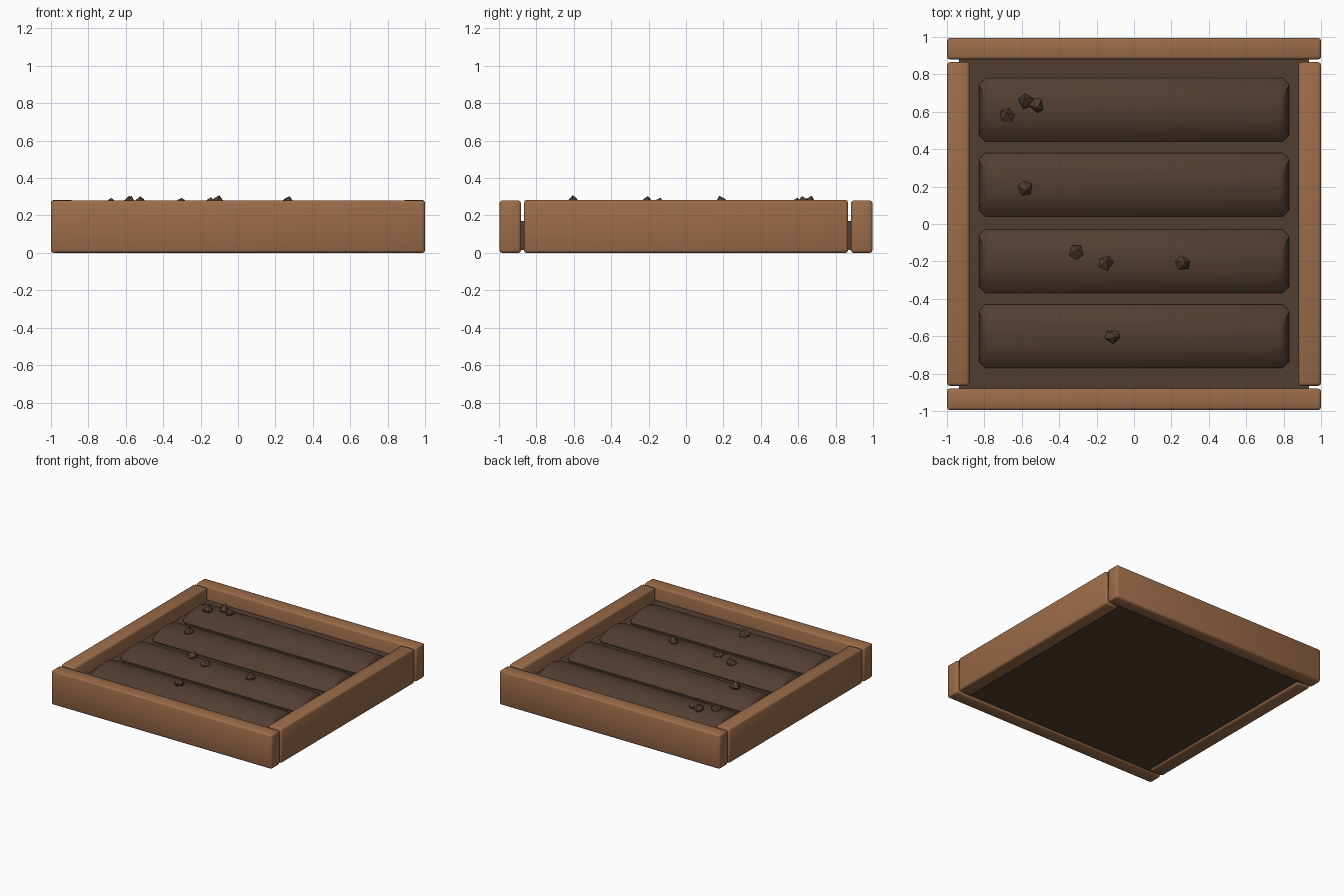
import bpy, bmesh, math, random
from mathutils import Vector, Matrix

if "Cube" in bpy.data.objects:
    bpy.data.objects.remove(bpy.data.objects["Cube"])
random.seed(4)

def mat(name, c):
    m = bpy.data.materials.new(name)
    m.diffuse_color = (*c, 1)
    m.use_nodes = True
    m.node_tree.nodes["Principled BSDF"].inputs["Base Color"].default_value = m.diffuse_color
    return m

WOOD = mat("wood", (0.33, 0.15, 0.068))
SOIL = mat("soil", (0.085, 0.047, 0.031))

def finish(name, bm, m, angle=None):
    bmesh.ops.recalc_face_normals(bm, faces=bm.faces)
    me = bpy.data.meshes.new(name)
    bm.to_mesh(me)
    bm.free()
    me.materials.append(m)
    ob = bpy.data.objects.new(name, me)
    bpy.context.collection.objects.link(ob)
    if angle:
        bpy.ops.object.select_all(action='DESELECT')
        ob.select_set(True)
        bpy.context.view_layer.objects.active = ob
        bpy.ops.object.shade_smooth_by_angle(angle=math.radians(angle))
    return ob

def box(name, x0, x1, y0, y1, z0, z1, m, bevel=0.0):
    bm = bmesh.new()
    bmesh.ops.create_cube(bm, size=1)
    for v in bm.verts:
        v.co = Vector(((x0 + x1) / 2 + v.co.x * (x1 - x0),
                       (y0 + y1) / 2 + v.co.y * (y1 - y0),
                       (z0 + z1) / 2 + v.co.z * (z1 - z0)))
    if bevel:
        bmesh.ops.bevel(bm, geom=bm.edges[:], offset=bevel, segments=2,
                        profile=0.5, affect='EDGES')
    return finish(name, bm, m, 50)

# frame boards: front/back run full width, sides fit between them
box("front_board", -1, 1, -0.995, -0.88, 0, 0.28, WOOD, 0.015)
box("back_board", -1, 1, 0.88, 0.995, 0, 0.28, WOOD, 0.015)
box("left_board", -1, -0.88, -0.865, 0.865, 0, 0.283, WOOD, 0.015)
box("right_board", 0.88, 1, -0.865, 0.865, 0, 0.283, WOOD, 0.015)

# soil bed
box("soil_bed", -0.935, 0.935, -0.9, 0.9, 0.015, 0.17, SOIL)

# planting rows: stacked chamfered outlines, shrinking towards the crest
def ridge(name, yc):
    bm = bmesh.new()
    rings = []
    for hx, hy, z in [(0.83, 0.17, 0.14), (0.83, 0.17, 0.18), (0.815, 0.14, 0.212),
                      (0.80, 0.09, 0.242), (0.79, 0.045, 0.252)]:
        c = min(0.035, hy * 0.4)
        pts = [(hx, hy - c), (hx - c, hy), (c - hx, hy), (-hx, hy - c),
               (-hx, c - hy), (c - hx, -hy), (hx - c, -hy), (hx, c - hy)]
        rings.append([bm.verts.new((x, yc + y, z)) for x, y in pts])
    for a, b in zip(rings, rings[1:]):
        for i in range(8):
            j = (i + 1) % 8
            bm.faces.new((a[i], a[j], b[j], b[i]))
    bm.faces.new(rings[-1])
    bm.faces.new(rings[0][::-1])
    finish(name, bm, SOIL, 40)

for i, yc in enumerate((0.61, 0.21, -0.2, -0.6)):
    ridge(f"soil_row_{i + 1}", yc)

# loose clods: convex hulls of jittered octahedra-like points
def clod(name, x, y, z, r, top):
    bm = bmesh.new()
    a0 = random.uniform(0, 6.28)
    for k in range(5):
        a = a0 + k * math.tau / 5 + random.uniform(-0.25, 0.25)
        bm.verts.new((x + r * math.cos(a), y + r * math.sin(a), z + random.uniform(0.0, 0.022)))
    for k in range(3):
        a = a0 + k * math.tau / 3
        bm.verts.new((x + 0.4 * r * math.cos(a), y + 0.4 * r * math.sin(a),
                      top - (0.015 if k else 0)))
        bm.verts.new((x + 0.6 * r * math.cos(a), y + 0.6 * r * math.sin(a), z - 0.03))
    bmesh.ops.convex_hull(bm, input=bm.verts[:])
    finish(name, bm, SOIL)

for i, (x, y, top) in enumerate([(-0.68, 0.58, 0.295), (-0.58, 0.655, 0.305), (-0.52, 0.635, 0.303),
                                 (-0.58, 0.19, 0.305), (-0.31, -0.15, 0.295), (-0.15, -0.21, 0.298),
                                 (0.26, -0.21, 0.303), (-0.115, -0.6, 0.308)]):
    clod(f"clod_{i + 1}", x, y, 0.25, 0.042, top)
